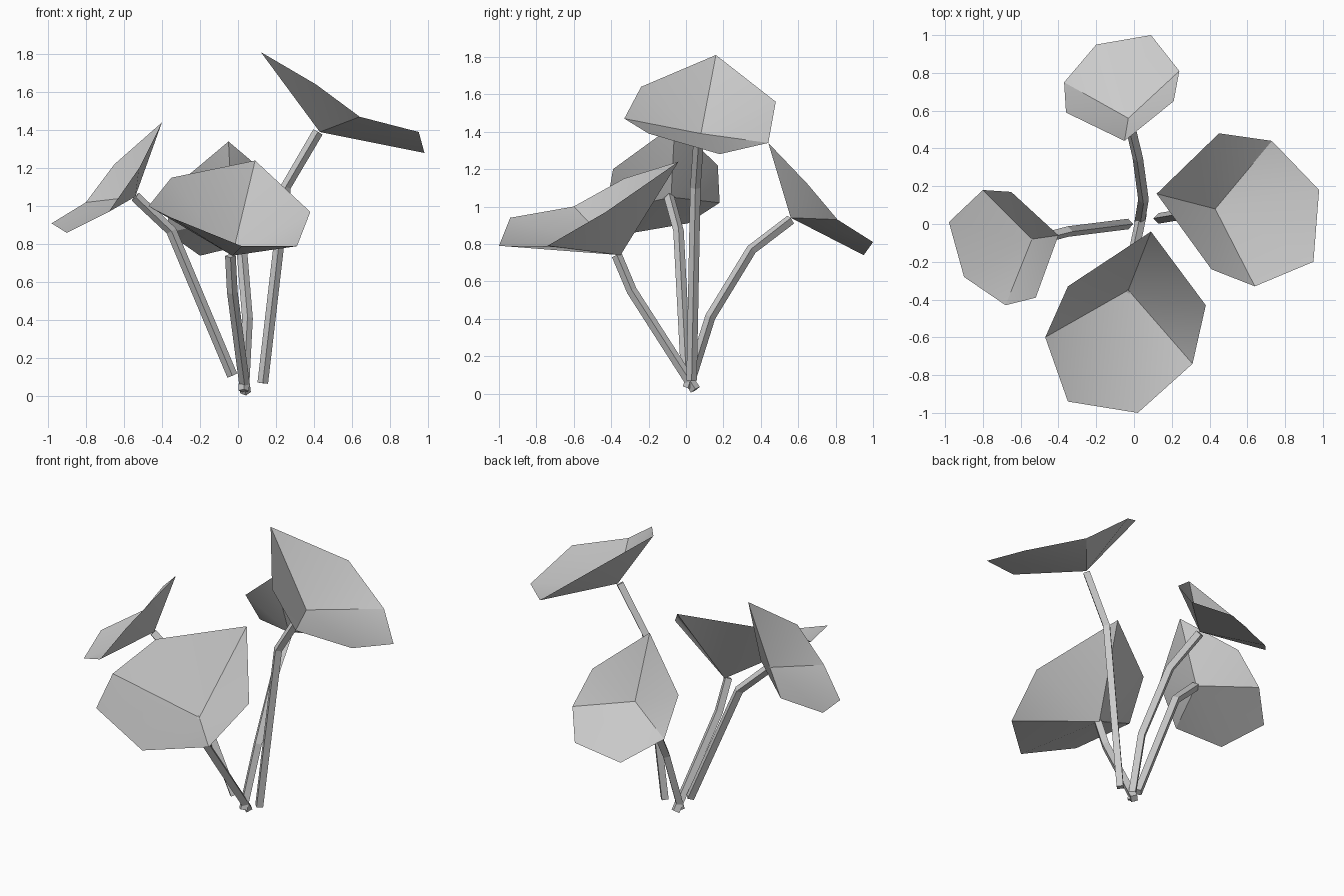
import bpy
import bmesh
from mathutils import Vector

default_cube = bpy.data.objects.get("Cube")
if default_cube:
    bpy.data.objects.remove(default_cube, do_unlink=True)

# One plain grey for the whole plant
grey = bpy.data.materials.new("plain_grey")
grey.use_nodes = True
grey_value = (0.6, 0.6, 0.6, 1)
grey.diffuse_color = grey_value
for node in grey.node_tree.nodes:
    if node.type == "BSDF_PRINCIPLED":
        node.inputs["Base Color"].default_value = grey_value

STEM_RADIUS = 0.028
FOLDS = (0, 2, 5)  # rim points joined to the heart by a crease


def add_mesh(name, bm):
    """Turn a bmesh into a grey object in the scene."""
    mesh = bpy.data.meshes.new(name)
    bm.to_mesh(mesh)
    bm.free()
    mesh.materials.append(grey)
    part = bpy.data.objects.new(name, mesh)
    bpy.context.scene.collection.objects.link(part)
    return part


def add_leaf(name, heart, rim):
    """Seven-sided sheet creased into three panels around its heart."""
    bm = bmesh.new()
    centre = bm.verts.new(heart)
    outline = [bm.verts.new(point) for point in rim]
    for here, following in zip(outline, outline[1:] + outline[:1]):
        face = bm.faces.new((centre, following, here))
        face.smooth = True
    for fold in FOLDS:
        crease = bm.edges.get((centre, outline[fold]))
        crease.smooth = False
    return add_mesh(name, bm)


def add_stem(name, path):
    """Square rod with mitred bends that follows the path."""
    points = [Vector(point) for point in path]
    last = len(points) - 1
    bm = bmesh.new()
    rings = []
    for index, point in enumerate(points):
        before = points[max(index - 1, 0)]
        after = points[min(index + 1, last)]
        along = (after - before).normalized()
        across = along.cross(Vector((0, 1, 0))).normalized()
        outward = along.cross(across)
        corners = (across, outward, -across, -outward)
        rings.append([bm.verts.new(point + STEM_RADIUS * corner)
                      for corner in corners])
    for lower, upper in zip(rings, rings[1:]):
        for side in range(len(lower)):
            bm.faces.new((lower[side - 1], lower[side],
                          upper[side], upper[side - 1]))
    bm.faces.new(rings[0])
    bm.faces.new(rings[-1])
    bmesh.ops.recalc_face_normals(bm, faces=bm.faces[:])
    return add_mesh(name, bm)


# Leaves: heart first, then the rim clockwise from the raised tip
add_leaf("front_leaf", (-.03, -.35, .74), [
    (.09, -.04, 1.24), (.38, -.43, .97), (.31, -.74, .79), (.02, -1, .79),
    (-.35, -.94, .94), (-.47, -.6, 1), (-.35, -.33, 1.15)])
add_leaf("right_leaf", (-.54, -.08, 1.05), [
    (-.4, -.06, 1.44), (-.52, -.39, 1.2), (-.68, -.43, .97), (-.9, -.28, .86),
    (-.98, .01, .91), (-.8, .18, 1.02), (-.65, .17, 1.22)])
add_leaf("left_leaf", (.43, .08, 1.39), [
    (.12, .16, 1.81), (.45, .48, 1.56), (.73, .44, 1.34), (.98, .18, 1.28),
    (.95, -.2, 1.39), (.64, -.33, 1.47), (.41, -.24, 1.64)])
add_leaf("back_leaf", (-.03, .56, .94), [
    (-.05, .44, 1.34), (-.36, .59, 1.08), (-.37, .75, .86), (-.2, .95, .74),
    (.09, 1, .81), (.24, .81, .93), (.21, .65, 1.12)])

# Stems, from the ground up to each leaf heart
add_stem("front_stem", [
    (.04, .05, .02), (-.03, -.29, .55), (-.04, -.37, .74)])
add_stem("right_stem", [
    (-.03, 0, .11), (-.35, -.04, .87), (-.54, -.09, 1.05)])
add_stem("left_stem", [
    (.13, .03, .07), (.25, .05, 1.1), (.42, .07, 1.39)])
add_stem("back_stem", [
    (.03, .01, .03), (.05, .13, .41), (.02, .35, .77), (-.03, .56, .93)])
